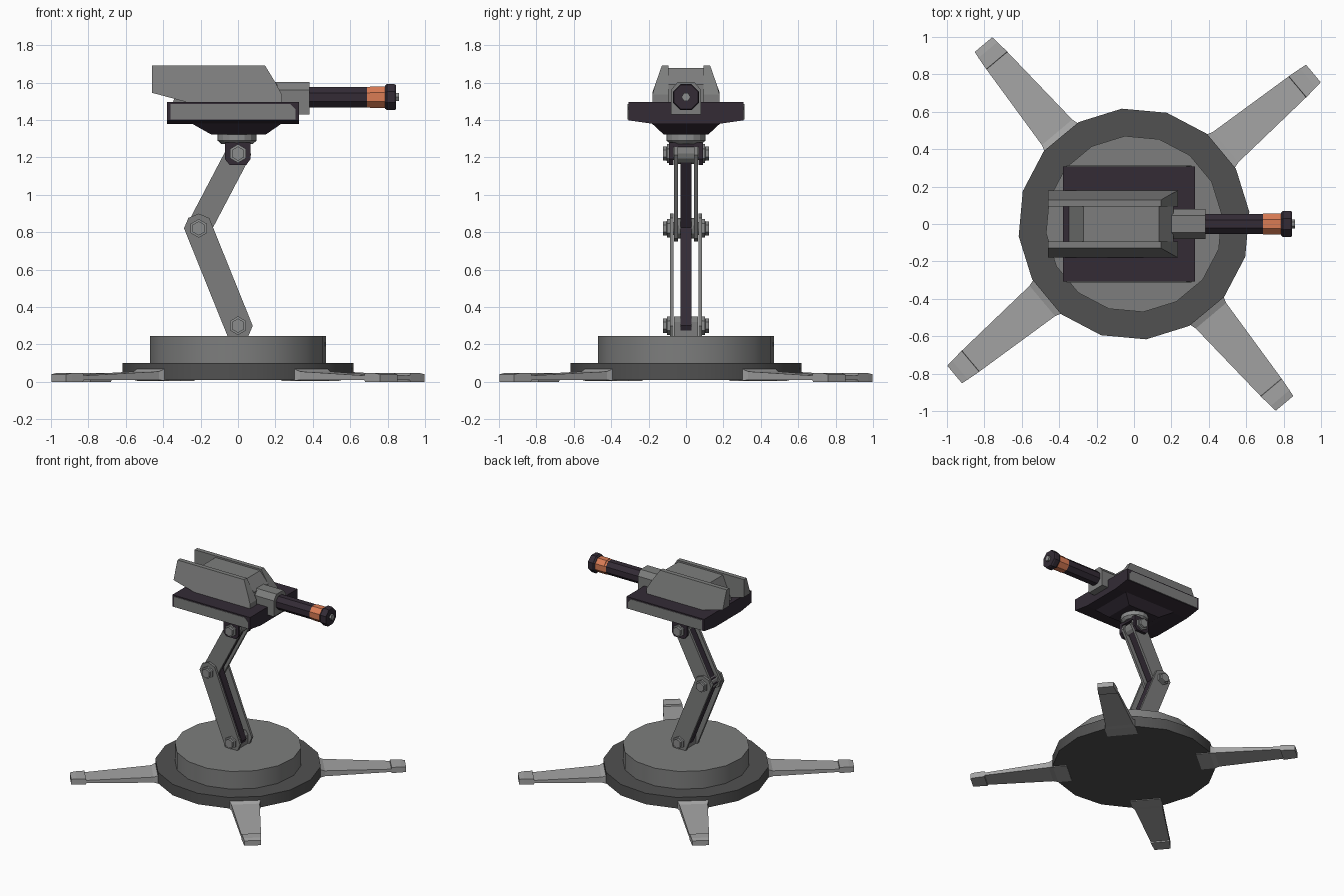
import bpy, bmesh, math
from math import sin, cos, pi, radians
from mathutils import Vector

if "Cube" in bpy.data.objects:
    bpy.data.objects.remove(bpy.data.objects["Cube"])


def mat(name, r, g, b):
    m = bpy.data.materials.new(name)
    m.diffuse_color = (r, g, b, 1)
    m.use_nodes = True
    m.node_tree.nodes["Principled BSDF"].inputs["Base Color"].default_value = m.diffuse_color
    return m


GREY = mat("mid_grey", .205, .207, .205)
DARK = mat("dark_grey", .082, .082, .082)
LIGHT = mat("light_grey", .37, .37, .37)
BOLT = mat("bolt_grey", .26, .265, .265)
PURPLE = mat("purple_black", .033, .024, .036)
ORANGE = mat("copper_orange", .70, .20, .09)


def loft(name, rings, m, smooth=False):
    """Closed solid through matching rings of points."""
    bm = bmesh.new()
    vs = [[bm.verts.new(p) for p in r] for r in rings]
    n = len(vs[0])
    for a, b in zip(vs, vs[1:]):
        for i in range(n):
            j = (i + 1) % n
            bm.faces.new((a[i], a[j], b[j], b[i]))
    bm.faces.new(vs[0])
    bm.faces.new(vs[-1])
    bmesh.ops.recalc_face_normals(bm, faces=bm.faces)
    me = bpy.data.meshes.new(name)
    bm.to_mesh(me)
    bm.free()
    me.materials.append(m)
    ob = bpy.data.objects.new(name, me)
    bpy.context.collection.objects.link(ob)
    if smooth:
        bpy.ops.object.select_all(action='DESELECT')
        bpy.context.view_layer.objects.active = ob
        ob.select_set(True)
        bpy.ops.object.shade_smooth_by_angle(angle=radians(30))
    return ob


def place(axis, u, v, t):
    return {'X': (t, u, v), 'Y': (u, t, v), 'Z': (u, v, t)}[axis]


def prism(name, pts, axis, a, b, m):
    return loft(name, [[place(axis, u, v, t) for u, v in pts] for t in (a, b)], m)


def turned(name, axis, c, steps, n, m, phase=0., smooth=False):
    """Stack of (position, radius) rings round an axis at centre c."""
    rings = [[place(axis, c[0] + r * cos(phase + 2 * pi * i / n),
                    c[1] + r * sin(phase + 2 * pi * i / n), t) for i in range(n)]
             for t, r in steps]
    return loft(name, rings, m, smooth)


def rect(x0, x1, y0, y1, z):
    return [(x0, y0, z), (x1, y0, z), (x1, y1, z), (x0, y1, z)]


# Base discs
ph = radians(6)
turned("base_lower_disc", 'Z', (0, 0), [(.01, .62), (.1, .62)], 16, DARK, ph, True)
turned("base_upper_disc", 'Z', (0, 0), [(.1, .473), (.245, .473)], 16, GREY, ph, True)

# Four splayed legs with foot pads
sections = [(.5, .117, .005, .07), (.605, .117, .005, .07), (.64, .106, .01, .055),
            (1.14, .073, .01, .033), (1.142, .073, 0, .046), (1.215, .066, 0, .046),
            (1.252, .061, 0, .04)]
for k in range(4):
    a = radians(40 + 90 * k)
    d, s = Vector((cos(a), sin(a), 0)), Vector((-sin(a), cos(a), 0))
    up = Vector((0, 0, 1))
    loft(f"leg_{k + 1}", [[d * r + s * w * i + up * z for i, z in
                           ((-1, lo), (1, lo), (1, hi), (-1, hi))]
                          for r, w, lo, hi in sections], LIGHT)

# Folding arm
P0, P1, P2 = Vector((0, .30)), Vector((-.21, .82)), Vector((0, 1.22))


def link(p, q, w):
    """Bar outline with faceted ends."""
    a = math.atan2(q.y - p.y, q.x - p.x)
    r = w / cos(pi / 8) * 1.04
    out = []
    for c, base in ((p, a + pi), (q, a)):
        for k in (-67.5, -22.5, 22.5, 67.5):
            t = base + radians(k)
            out.append((c.x + r * cos(t), c.y + r * sin(t)))
    return out


prism("base_knuckle", [(-.045, .24), (.045, .24), (.045, .32), (.025, .35),
                       (-.025, .35), (-.045, .32)], 'Y', -.064, .064, GREY)
prism("lower_arm_core", link(P0, P1, .05), 'Y', -.03, .03, PURPLE)
prism("upper_arm_core", link(P1, P2, .045), 'Y', -.029, .029, PURPLE)
for s, side in ((-1, "front"), (1, "back")):
    prism(f"lower_arm_plate_{side}", link(P0, P1, .07), 'Y', s * .066, s * .086, GREY)
    prism(f"upper_arm_plate_{side}", link(P1, P2, .063), 'Y', s * .043, s * .064, GREY)
    # Clevis ears under the platform
    prism(f"clevis_ear_{side}", [(-.07, 1.28), (-.07, 1.19), (-.045, 1.16), (.045, 1.16),
                                 (.066, 1.19), (.066, 1.28)], 'Y', s * .066, s * .09, PURPLE)
    # Hex bolts with washers on each joint
    for p, joint in ((P0, "base"), (P1, "elbow"), (P2, "head")):
        turned(f"{joint}_bolt_{side}", 'Y', p,
               [(s * .084, .05), (s * .102, .05), (s * .103, .038), (s * .122, .038)],
               6, BOLT, pi / 6)
for p, joint in ((P1, "elbow"), (P2, "head")):
    turned(f"{joint}_pin", 'Y', p, [(-.085, .035), (-.044, .035), (-.042, .055),
                                    (.042, .055), (.044, .035), (.085, .035)], 12, GREY)

# Swivel under the platform
prism("clevis_bridge", [(-.07, 1.255), (.066, 1.255), (.066, 1.28), (-.07, 1.28)],
      'Y', -.09, .09, PURPLE)
turned("swivel_ring", 'Z', (-.005, 0), [(1.272, .085), (1.29, .105), (1.33, .105)], 16, BOLT)

# Platform
loft("platform_underside", [rect(-.145, .15, -.12, .12, 1.323),
                            rect(-.255, .24, -.187, .187, 1.385)], PURPLE)
prism("platform", [(-.308, 1.398), (-.17, 1.378), (.17, 1.378), (.308, 1.398),
                   (.308, 1.495), (-.308, 1.495)], 'X', -.38, .325, PURPLE)
for s, side in ((-1, "front"), (1, "back")):
    prism(f"platform_panel_{side}", [(-.362, 1.402), (.308, 1.402), (.308, 1.455),
                                     (.28, 1.485), (-.362, 1.485)],
          'Y', s * .30, s * .312, GREY)

# Head: two sloped armour plates around a central block
for s, side in ((-1, "front"), (1, "back")):
    low = [(-.46, 1.545), (-.27, 1.494), (.235, 1.494), (.235, 1.535), (.20, 1.60),
           (.145, 1.69), (-.46, 1.69)]

    def outer(z):
        return .18 if z < 1.545 else .18 - (z - 1.545) * .35

    loft(f"armour_plate_{side}", [[(x, s * .093, z) for x, z in low],
                                  [(x, s * outer(z), z) for x, z in low]], GREY)
prism("head_core", [(-.35, 1.49), (.21, 1.49), (.21, 1.59), (.135, 1.677), (-.27, 1.677)],
      'Y', -.094, .094, GREY)

# Barrel mount with chamfered edges
prism("barrel_mount", [(-.08, 1.43), (.08, 1.43), (.08, 1.56), (.045, 1.602),
                       (-.045, 1.602), (-.08, 1.56)], 'X', .18, .382, GREY)

# Barrel
C, q = (0, 1.522), pi / 8
turned("barrel", 'X', C, [(.37, .059), (.71, .059)], 8, PURPLE, q)
turned("barrel_copper_band", 'X', C, [(.69, .0595), (.705, .0595), (.706, .062), (.79, .062)],
       8, ORANGE, q)
turned("muzzle", 'X', C, [(.785, .066), (.797, .076), (.835, .076), (.845, .07)], 8, PURPLE, q)
turned("muzzle_tip", 'X', C, [(.84, .024), (.862, .024)], 6, BOLT)
